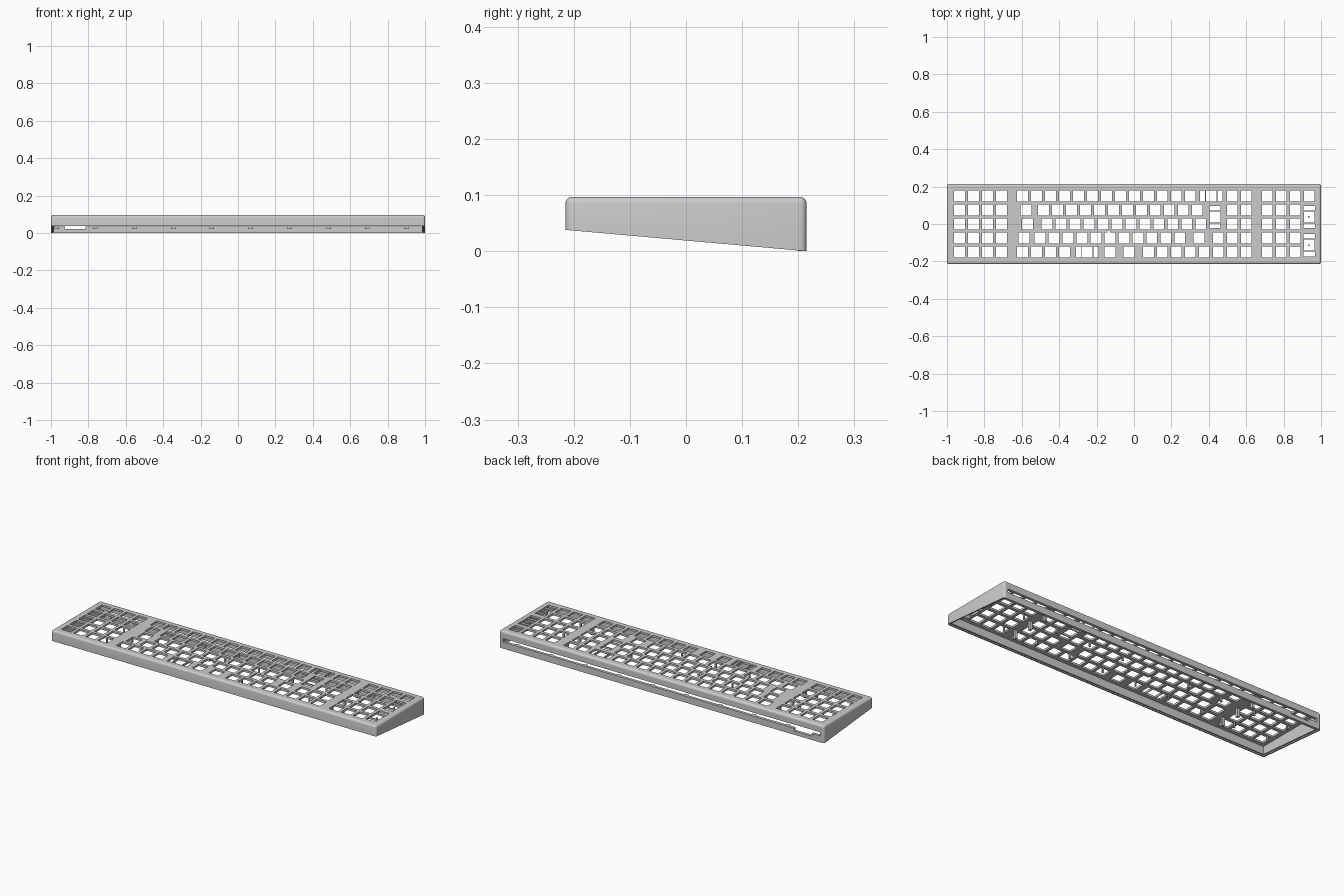
import bpy, bmesh
from math import sin, cos, pi
from mathutils import Matrix

old = bpy.data.objects.get("Cube")
if old:
    bpy.data.objects.remove(old)

U = 0.0748            # one key unit
X0 = -0.634           # left edge of the main key block
HOLE = 0.058
TOP = 0.097
PLATE_Z = 0.086       # underside of the key plate
ROUND = 0.012         # radius of the rounded edges
HALF_X, HALF_Y = 1.0, 0.215
ROW_Y = [0.15 - 0.075 * i for i in range(5)]

gray = bpy.data.materials.new("case_gray")
gray.use_nodes = True
gray.diffuse_color = (0.6, 0.6, 0.6, 1)
gray.node_tree.nodes["Principled BSDF"].inputs["Base Color"].default_value = (0.6, 0.6, 0.6, 1)


def make_object(name, bm):
    mesh = bpy.data.meshes.new(name)
    bm.to_mesh(mesh)
    bm.free()
    mesh.materials.append(gray)
    ob = bpy.data.objects.new(name, mesh)
    bpy.context.collection.objects.link(ob)
    return ob


def add_box(bm, x, y, z, sx, sy, sz):
    m = Matrix.Translation((x, y, z)) @ Matrix.Diagonal((sx, sy, sz, 1))
    bmesh.ops.create_cube(bm, size=1, matrix=m)


def rect(x, y, w, h):
    return (x - w / 2, x + w / 2, y - h / 2, y + h / 2)


def pierced_panel(name, outline, holes, matrix, thickness):
    """Flat panel with rectangular holes, thickened behind its face."""
    rects = [outline] + holes
    xs = sorted({round(v, 4) for r in rects for v in r[:2]})
    ys = sorted({round(v, 4) for r in rects for v in r[2:]})
    bm = bmesh.new()
    verts = {}

    def vert(x, y):
        if (x, y) not in verts:
            verts[x, y] = bm.verts.new((x, y, 0))
        return verts[x, y]

    for xa, xb in zip(xs, xs[1:]):
        for ya, yb in zip(ys, ys[1:]):
            cx, cy = (xa + xb) / 2, (ya + yb) / 2
            if not any(a < cx < b and c < cy < d for a, b, c, d in holes):
                bm.faces.new([vert(xa, ya), vert(xb, ya), vert(xb, yb), vert(xa, yb)])
    bm.transform(matrix)
    bm.normal_update()
    ob = make_object(name, bm)
    mod = ob.modifiers.new("thickness", 'SOLIDIFY')
    mod.thickness = thickness
    mod.offset = -1
    return ob


def underside(y):
    return 0.019 - 0.0884 * y


# Key holes, as centres in key units for each row
pads = [-4, -3, -2, -1, 18, 19, 20]
nav = [15.5, 16.5]
rows = [
    [i + 0.5 for i in range(13)] + [14] + nav + [21],
    [0.75] + [2 + i for i in range(12)] + nav,
    [0.875] + [2.25 + i for i in range(12)] + nav,
    [0.625] + [1.75 + i for i in range(11)] + [13.125, 14.5] + nav,
    [0.5, 1.5, 2.5, 3.5, 5.125, 6.75, 8.125] + [9.5 + i for i in range(8)],
]
holes = [rect(X0 + u * U, y, HOLE, HOLE)
         for y, row in zip(ROW_Y, rows) for u in pads + row]
# Tall keys, with stabiliser slots above and below
for u, y in [(14.27, 0.0375), (21, 0.0375), (21, -0.1125)]:
    x = X0 + u * U
    holes.append(rect(x, y, HOLE, HOLE))
    holes += [rect(x, y + s * 0.047, 0.06, 0.026) for s in (-1, 1)]
# Wide keys, with stabiliser slots at each side
for u, y in [(14, ROW_Y[0]), (5.125, ROW_Y[4])]:
    holes += [rect(X0 + u * U + s * 0.047, y, 0.026, 0.06) for s in (-1, 1)]
# Small notch
holes.append(rect(-0.135, -0.042, 0.014, 0.012))

pierced_panel("key_plate", rect(0, 0, 2 * (HALF_X - ROUND), 2 * (HALF_Y - ROUND)),
              holes, Matrix.Translation((0, 0, TOP)), TOP - PLATE_Z)

# Rear wall with a long slot and a cable port
rear = (Matrix.Translation((0, HALF_Y, 0)) @ Matrix.Rotation(pi, 4, 'Z')
        @ Matrix.Rotation(pi / 2, 4, 'X'))
wall_top = TOP - ROUND
pierced_panel("rear_wall", rect(0, wall_top / 2, 2 * (HALF_X - ROUND), wall_top),
              [rect(0, 0.046, 1.95, 0.02), rect(0.87, 0.039, 0.11, 0.036)], rear, 0.015)


# Rounded rim, side walls and front wall, lofted through rounded rectangles
def ring(bm, inset, z, lift):
    r = max(ROUND - inset, 0)
    pts = []
    for c, (sx, sy) in enumerate([(1, 1), (-1, 1), (-1, -1), (1, -1)]):
        for k in range(5):
            a = (c + k / 4) * pi / 2
            x = sx * (HALF_X - inset - r) + r * cos(a)
            y = sy * (HALF_Y - inset - r) + r * sin(a)
            pts.append(bm.verts.new((x, y, underside(y) + lift if z is None else z)))
    return pts


levels = [(ROUND * (1 - sin(k * pi / 8)), TOP - ROUND * (1 - cos(k * pi / 8)), 0)
          for k in range(5)]
levels += [(0, None, 0), (0.007, None, 0), (0.007, None, 0.006),
           (0.015, None, 0.006), (0.015, PLATE_Z, 0)]
bm = bmesh.new()
rings = [ring(bm, *level) for level in levels]
for k, (upper, lower) in enumerate(zip(rings, rings[1:])):
    for j in range(20):
        if k >= 4 and j == 4:      # the rear span is the separate rear wall
            continue
        n = (j + 1) % 20
        bm.faces.new([upper[j], lower[j], lower[n], upper[n]])
bmesh.ops.remove_doubles(bm, verts=bm.verts, dist=0.00001)
bmesh.ops.recalc_face_normals(bm, faces=bm.faces)
walls = make_object("case_walls", bm)

# Support posts under the plate
bm = bmesh.new()
for x in (-0.655, 0.655):
    for y in (-0.112, 0, 0.112):
        add_box(bm, x, y, 0.064, 0.014, 0.014, 0.05)
for i in range(10):
    for y in (-0.1125, 0.0375):
        add_box(bm, -0.935 + 0.2077 * i, y, 0.072, 0.008, 0.008, 0.03)
make_object("support_posts", bm)

# Small clips along the inside of the rear wall
bm = bmesh.new()
for i in range(10):
    add_box(bm, -0.97 + 0.2077 * i, 0.195, 0.028, 0.024, 0.012, 0.012)
make_object("rear_clips", bm)

# Smooth the rounded edges only
bpy.ops.object.select_all(action='DESELECT')
walls.select_set(True)
bpy.context.view_layer.objects.active = walls
bpy.ops.object.shade_smooth_by_angle(angle=0.6)
